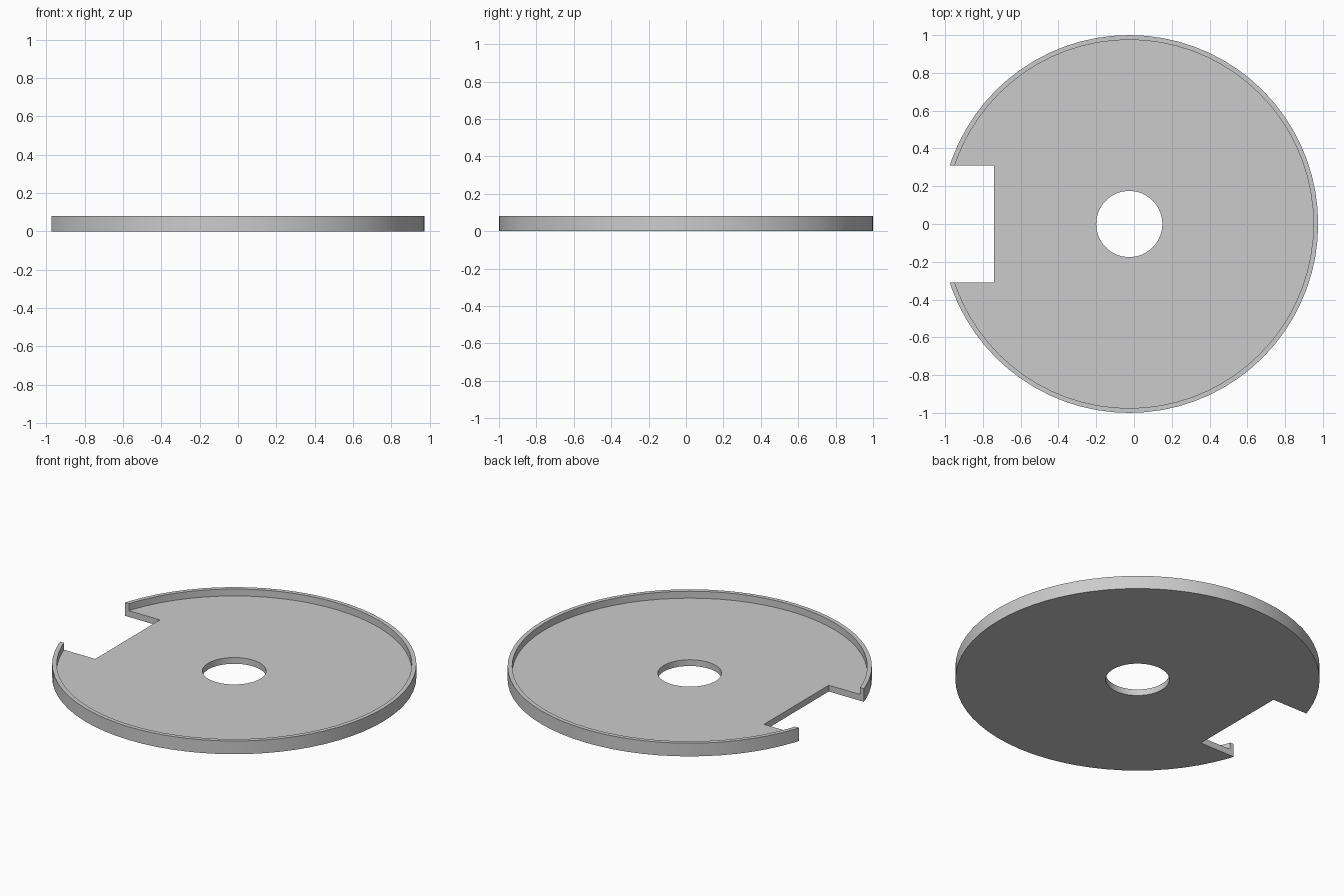
import bpy
import bmesh
from math import cos, sin, tau, radians

CENTRE_X = -0.025
SEGMENTS = 72
HEIGHT, FLOOR = 0.08, 0.038
OUTER, INNER, HOLE = 1.0, 0.975, 0.175

if "Cube" in bpy.data.objects:
    bpy.data.objects.remove(bpy.data.objects["Cube"], do_unlink=True)

# Plain grey material
grey = bpy.data.materials.new("light grey")
grey.use_nodes = True
colour = (0.6, 0.6, 0.6, 1)
grey.diffuse_color = colour
grey.node_tree.nodes["Principled BSDF"].inputs["Base Color"].default_value = colour


def lathe(name, profile):
    """Revolve a closed (radius, z) profile around the vertical axis."""
    bm = bmesh.new()
    rings = []
    for i in range(SEGMENTS):
        a = tau * i / SEGMENTS
        rings.append([bm.verts.new((CENTRE_X + r * cos(a), r * sin(a), z))
                      for r, z in profile])
    count = len(profile)
    for i, ring in enumerate(rings):
        following = rings[(i + 1) % SEGMENTS]
        for j in range(count):
            k = (j + 1) % count
            bm.faces.new((ring[j], following[j], following[k], ring[k]))
    bmesh.ops.recalc_face_normals(bm, faces=bm.faces)
    mesh = bpy.data.meshes.new(name)
    bm.to_mesh(mesh)
    bm.free()
    obj = bpy.data.objects.new(name, mesh)
    bpy.context.collection.objects.link(obj)
    mesh.materials.append(grey)
    return obj


# Shallow tray: flat floor with a centre hole and a thin raised rim
tray = lathe("rimmed_disc", [(HOLE, 0), (OUTER, 0), (OUTER, HEIGHT),
                             (INNER, HEIGHT), (INNER, FLOOR), (HOLE, FLOOR)])

# Rectangular notch through the right edge
bpy.ops.mesh.primitive_cube_add(size=1, location=(-1.04, 0, 0.04))
cutter = bpy.context.object
cutter.name = "notch_cutter"
cutter.scale = (0.6, 0.62, 0.4)
cutter.hide_render = True
cutter.data.materials.append(grey)

notch = tray.modifiers.new("notch", 'BOOLEAN')
notch.operation = 'DIFFERENCE'
notch.solver = 'EXACT'
notch.object = cutter

bpy.ops.object.select_all(action='DESELECT')
tray.select_set(True)
bpy.context.view_layer.objects.active = tray
bpy.ops.object.modifier_apply(modifier=notch.name)
bpy.data.objects.remove(cutter, do_unlink=True)

# Smooth round walls, crisp edges
bpy.ops.object.shade_smooth_by_angle(angle=radians(30))
